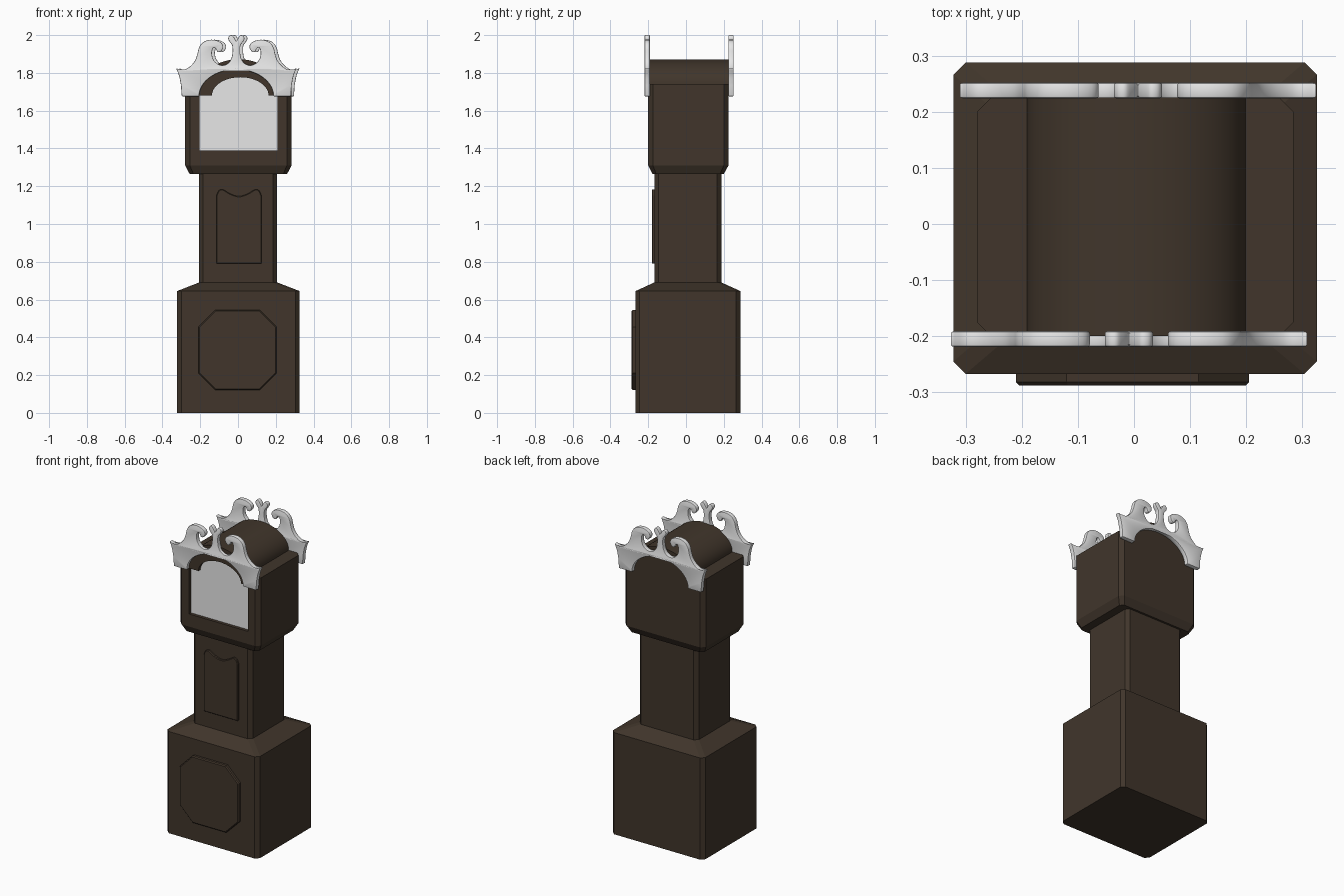
import bpy, bmesh, math
from mathutils import Vector

if "Cube" in bpy.data.objects:
    bpy.data.objects.remove(bpy.data.objects["Cube"])


def material(name, rgb):
    m = bpy.data.materials.new(name)
    m.diffuse_color = (*rgb, 1)
    m.use_nodes = True
    m.node_tree.nodes["Principled BSDF"].inputs["Base Color"].default_value = m.diffuse_color
    return m


WOOD = material("dark wood", (0.052, 0.036, 0.024))
GREY = material("pale grey", (0.8, 0.8, 0.8))


def finish(name, bm, mat, smooth=None):
    bmesh.ops.recalc_face_normals(bm, faces=bm.faces)
    me = bpy.data.meshes.new(name)
    bm.to_mesh(me)
    bm.free()
    ob = bpy.data.objects.new(name, me)
    bpy.context.collection.objects.link(ob)
    me.materials.append(mat)
    bpy.ops.object.select_all(action='DESELECT')
    ob.select_set(True)
    bpy.context.view_layer.objects.active = ob
    if smooth:
        bpy.ops.object.shade_smooth_by_angle(angle=math.radians(smooth))
    return ob


def loft(name, rings, mat):
    """Chamfered box from rings (x0, x1, y0, y1, chamfer, z)."""
    bm = bmesh.new()
    loops = []
    for x0, x1, y0, y1, c, z in rings:
        pts = [(x0 + c, y0), (x1 - c, y0), (x1, y0 + c), (x1, y1 - c),
               (x1 - c, y1), (x0 + c, y1), (x0, y1 - c), (x0, y0 + c)]
        loops.append([bm.verts.new((x, y, z)) for x, y in pts])
    for a, b in zip(loops, loops[1:]):
        for i in range(8):
            j = (i + 1) % 8
            bm.faces.new((a[i], a[j], b[j], b[i]))
    bm.faces.new(loops[0])
    bm.faces.new(loops[-1])
    return finish(name, bm, mat)


def prism(name, pts, y0, y1, mat, smooth=None):
    """Front profile (x, z) extruded from y0 to y1."""
    bm = bmesh.new()
    f = bm.faces.new([bm.verts.new((x, y0, z)) for x, z in pts])
    g = bmesh.ops.extrude_face_region(bm, geom=[f])
    for v in g['geom']:
        if isinstance(v, bmesh.types.BMVert):
            v.co.y = y1
    return finish(name, bm, mat, smooth)


def apply_mod(ob, kind, **props):
    bpy.context.view_layer.objects.active = ob
    m = ob.modifiers.new(kind.lower(), kind)
    for k, v in props.items():
        setattr(m, k, v)
    bpy.ops.object.modifier_apply(modifier=m.name)


def arch(cx, half, z, height, n, a0=0, a1=180):
    out = []
    for i in range(n + 1):
        a = math.radians(a0 + (a1 - a0) * i / n)
        out.append((cx + half * math.cos(a), z + height * math.sin(a)))
    return out


def spline(pts, n=4):
    """Smooth curve through the points."""
    p = [Vector(q) for q in pts]
    p = [2 * p[0] - p[1]] + p + [2 * p[-1] - p[-2]]
    out = []
    for a, b, c, d in zip(p, p[1:], p[2:], p[3:]):
        for i in range(n):
            t = i / n
            out.append(tuple(0.5 * (2 * b + (c - a) * t + (2 * a - 5 * b + 4 * c - d) * t * t
                                    + (3 * b - a - 3 * c + d) * t ** 3)))
    return out + [tuple(p[-2])]


# Base with sloped shoulder, and narrow waist
loft("base", [(-0.322, 0.326, -0.267, 0.288, 0.022, 0),
              (-0.322, 0.326, -0.267, 0.288, 0.022, 0.645),
              (-0.207, 0.209, -0.169, 0.188, 0.022, 0.69)], WOOD)
loft("waist", [(-0.207, 0.207, -0.168, 0.187, 0.022, 0.67),
               (-0.207, 0.207, -0.168, 0.187, 0.022, 1.29)], WOOD)

# Raised octagonal panel on the base
x0, x1, z0, z1, c = -0.21, 0.205, 0.12, 0.545, 0.09
panel = prism("base_panel", [(x0 + c, z0), (x1 - c, z0), (x1, z0 + c), (x1, z1 - c),
                             (x1 - c, z1), (x0 + c, z1), (x0, z1 - c), (x0, z0 + c)],
              -0.288, -0.255, WOOD)
apply_mod(panel, 'BEVEL', width=0.006, segments=1, limit_method='ANGLE', angle_limit=math.radians(60))

# Waist door with scooped top
top = spline([(0.125, 1.15), (0.112, 1.177), (0.09, 1.183), (0.05, 1.16), (0.005, 1.147),
              (-0.04, 1.16), (-0.08, 1.183), (-0.102, 1.177), (-0.115, 1.15)], 3)
door = prism("waist_door", [(-0.115, 0.79), (0.125, 0.79)] + top, -0.181, -0.155, WOOD)
apply_mod(door, 'BEVEL', width=0.004, segments=1, limit_method='ANGLE', angle_limit=math.radians(60))

# Hood: chamfered box and barrel top
hood = loft("hood", [(-0.256, 0.26, -0.178, 0.2, 0.02, 1.265),
                     (-0.28, 0.284, -0.2, 0.225, 0.025, 1.31),
                     (-0.28, 0.284, -0.2, 0.225, 0.025, 1.74)], WOOD)
barrel = prism("hood_barrel", arch(0.004, 0.195, 1.74, 0.132, 32), -0.2, 0.225, WOOD, 30)

# Arched window recess and dial plate
dial = [(-0.203, 1.39), (0.209, 1.39), (0.209, 1.68)] + \
    arch(0.012, 0.15, 1.68, 0.097, 24) + [(-0.203, 1.68)]
cutter = prism("window_cutter", dial, -0.3, -0.174, WOOD)
for ob in (hood, barrel):
    apply_mod(ob, 'BOOLEAN', operation='DIFFERENCE', object=cutter, solver='EXACT')
bpy.data.objects.remove(cutter)
prism("dial", dial, -0.18, -0.173, GREY)

# Swan-neck pediments, front and back
half = spline([(0, 1.966), (0.010, 1.985), (0.022, 1.999), (0.037, 1.996), (0.043, 1.98),
               (0.034, 1.963), (0.022, 1.945), (0.02, 1.91), (0.027, 1.875), (0.045, 1.85),
               (0.075, 1.84), (0.105, 1.852), (0.124, 1.877), (0.129, 1.91), (0.121, 1.933),
               (0.108, 1.928), (0.1, 1.912), (0.083, 1.913), (0.07, 1.934), (0.077, 1.957),
               (0.105, 1.972), (0.14, 1.975), (0.175, 1.963), (0.197, 1.935), (0.206, 1.9),
               (0.22, 1.863), (0.248, 1.832), (0.285, 1.814), (0.319, 1.825)])
half += spline([(0.319, 1.825), (0.303, 1.785), (0.293, 1.735)])[1:] + [(0.289, 1.676)]
half += arch(0, 0.197, 1.676, 0.142, 16, 0, 90)
outline = half + [(-x, z) for x, z in reversed(half[1:-1])]
for name, cx, y0, y1 in (("front_pediment", -0.009, -0.219, -0.191),
                         ("back_pediment", 0.007, 0.224, 0.252)):
    ob = prism(name, [(x + cx, z) for x, z in outline], y0, y1, GREY)
    apply_mod(ob, 'BEVEL', width=0.004, segments=2, limit_method='ANGLE',
              angle_limit=math.radians(60), use_clamp_overlap=False)
    bpy.ops.object.select_all(action='DESELECT')
    ob.select_set(True)
    bpy.ops.object.shade_smooth_by_angle(angle=math.radians(35))
